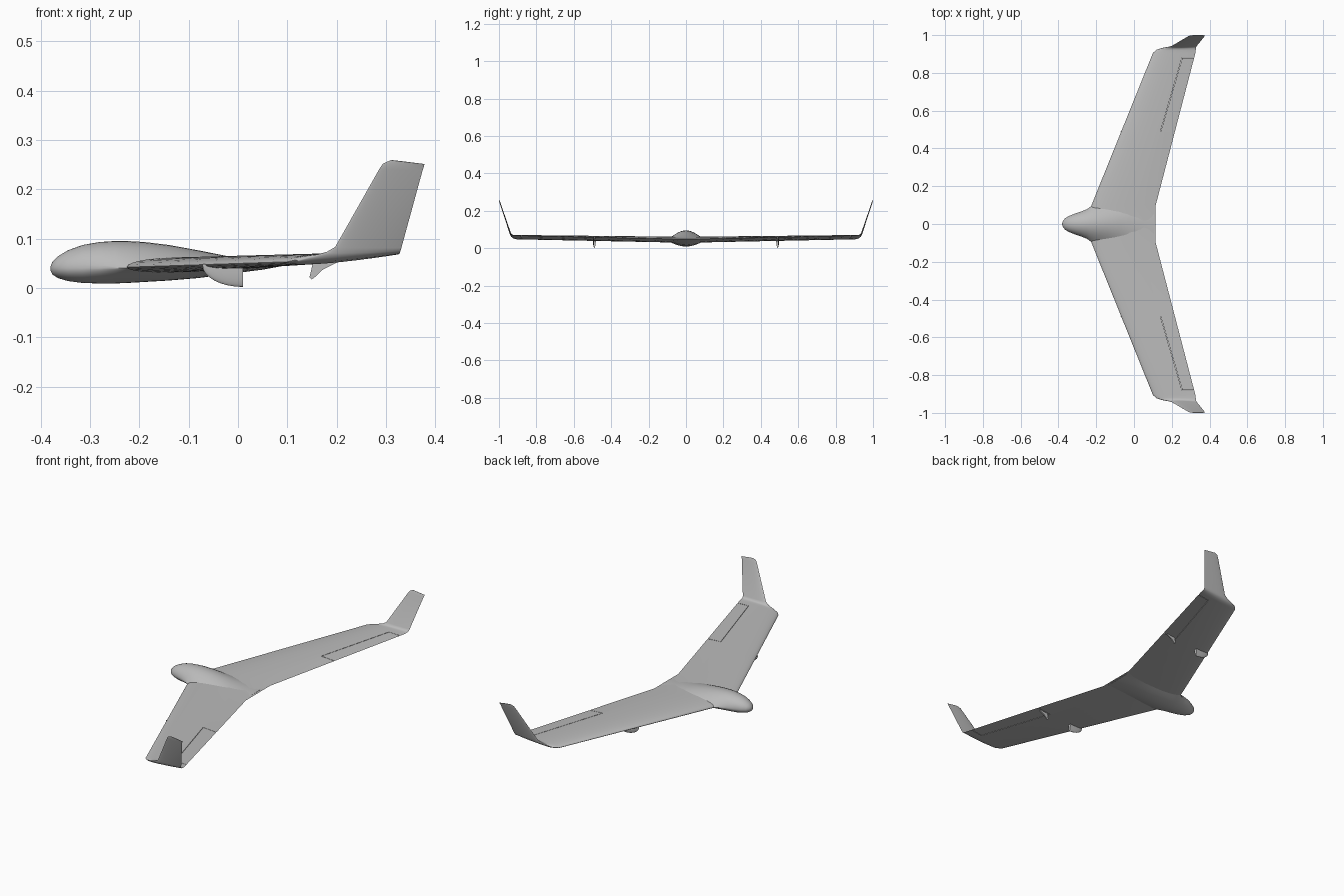
import bpy, bmesh
from math import sin, cos, pi, radians, hypot, atan2
from mathutils import Matrix

cube = bpy.data.objects.get("Cube")
if cube:
    bpy.data.objects.remove(cube, do_unlink=True)

grey = bpy.data.materials.new("light grey")
grey.use_nodes = True
grey.diffuse_color = (0.5, 0.5, 0.5, 1)
grey.node_tree.nodes["Principled BSDF"].inputs["Base Color"].default_value = (0.5, 0.5, 0.5, 1)


def add_object(name, bm):
    bmesh.ops.recalc_face_normals(bm, faces=bm.faces)
    mesh = bpy.data.meshes.new(name)
    bm.to_mesh(mesh)
    bm.free()
    mesh.materials.append(grey)
    obj = bpy.data.objects.new(name, mesh)
    bpy.context.collection.objects.link(obj)
    return obj


def activate(obj):
    bpy.ops.object.select_all(action='DESELECT')
    obj.select_set(True)
    bpy.context.view_layer.objects.active = obj


def smooth(obj, angle=35):
    activate(obj)
    bpy.ops.object.shade_smooth_by_angle(angle=radians(angle))


def loft(name, rings):
    """Skin closed rings of equal length and cap both ends."""
    bm = bmesh.new()
    loops = [[bm.verts.new(p) for p in ring] for ring in rings]
    n = len(loops[0])
    for a, b in zip(loops, loops[1:]):
        for i in range(n):
            j = (i + 1) % n
            bm.faces.new((a[i], a[j], b[j], b[i]))
    bm.faces.new(loops[0])
    bm.faces.new(loops[-1])
    return add_object(name, bm)


def airfoil(le, te, y, thick, tilt, side):
    """Wing section from leading edge to trailing edge, both (x, z)."""
    n, tilt = 18, radians(tilt)
    chord = hypot(te[0] - le[0], te[1] - le[1])
    ring = []
    for k in range(2 * n):
        u = (1 + cos(pi * k / n)) / 2
        h = 5 * thick * chord * (0.2969 * u**0.5 - 0.126 * u - 0.3516 * u**2
                                 + 0.2843 * u**3 - 0.1036 * u**4)
        h *= 1.15 if k < n else -0.85
        ring.append((le[0] + (te[0] - le[0]) * u,
                     side * (y - h * sin(tilt)),
                     le[1] + (te[1] - le[1]) * u + h * cos(tilt)))
    return ring


# Swept wing with upturned winglets: y, leading edge, trailing edge, thickness, tilt
stations = [
    (0.10, (-0.225, 0.042), (0.115, 0.050), 0.09, 0),
    (0.905, (0.100, 0.053), (0.325, 0.068), 0.09, 0),
    (0.922, (0.118, 0.057), (0.327, 0.069), 0.08, 18),
    (0.932, (0.150, 0.064), (0.328, 0.071), 0.07, 40),
    (0.937, (0.178, 0.072), (0.329, 0.074), 0.06, 58),
    (0.941, (0.197, 0.083), (0.331, 0.081), 0.055, 70),
    (0.994, (0.287, 0.242), (0.374, 0.238), 0.05, 70),
    (0.997, (0.294, 0.252), (0.377, 0.247), 0.045, 70),
    (0.999, (0.310, 0.259), (0.378, 0.251), 0.03, 70),
]
rings = [airfoil(le, te, y, t, a, -1) for y, le, te, t, a in reversed(stations)]
rings += [airfoil(le, te, y, t, a, 1) for y, le, te, t, a in stations]
wing = loft("wing", rings)

# Thin gaps that separate the control surfaces
hinge_in, hinge_out = (0.14, 0.487), (0.255, 0.88)
gaps = [(hinge_in, hinge_out), (hinge_in, (0.30, 0.487)), (hinge_out, (0.40, 0.88))]
cutters = []
for side in (-1, 1):
    for (x0, y0), (x1, y1) in gaps:
        y0, y1 = y0 * side, y1 * side
        bm = bmesh.new()
        bmesh.ops.create_cube(bm, size=1)
        bm.transform(Matrix.Translation(((x0 + x1) / 2, (y0 + y1) / 2, 0.06))
                     @ Matrix.Rotation(atan2(y1 - y0, x1 - x0), 4, 'Z')
                     @ Matrix.Diagonal((hypot(x1 - x0, y1 - y0) + 0.002, 0.002, 0.2, 1)))
        cutter = add_object("gap_cutter", bm)
        cutter.hide_render = True
        cutters.append(cutter)
        mod = wing.modifiers.new("gap", 'BOOLEAN')
        mod.operation, mod.solver, mod.object = 'DIFFERENCE', 'EXACT', cutter
activate(wing)
for mod in list(wing.modifiers):
    bpy.ops.object.modifier_apply(modifier=mod.name)
for cutter in cutters:
    bpy.data.objects.remove(cutter, do_unlink=True)
smooth(wing)

# Blended body: x, half width, bottom, top, edge fullness
body_stations = [
    (-0.380, 0.004, 0.035, 0.043, 0.5), (-0.376, 0.017, 0.027, 0.053, 0.5),
    (-0.365, 0.030, 0.020, 0.064, 0.5), (-0.345, 0.042, 0.014, 0.076, 0.5),
    (-0.315, 0.054, 0.010, 0.087, 0.52), (-0.280, 0.066, 0.009, 0.093, 0.6),
    (-0.250, 0.078, 0.009, 0.095, 0.75), (-0.225, 0.095, 0.010, 0.095, 1.0),
    (-0.190, 0.105, 0.012, 0.093, 1.15), (-0.140, 0.110, 0.015, 0.087, 1.25),
    (-0.080, 0.110, 0.020, 0.076, 1.3), (-0.020, 0.110, 0.028, 0.064, 1.3),
    (0.050, 0.105, 0.037, 0.056, 1.3), (0.105, 0.100, 0.047, 0.052, 1.3),
]
rings = []
for x, width, low, high, power in body_stations:
    edge = 0.040 if x < -0.2 else 0.040 + (x + 0.2) * 0.03
    ring = []
    for k in range(40):
        a = 2 * pi * k / 40
        bulge = abs(sin(a)) ** (2 * power)
        z = edge + bulge * ((high if sin(a) > 0 else low) - edge)
        ring.append((x, width * cos(a), z))
    rings.append(ring)
smooth(loft("body", rings), 50)

for side, label in ((1, "back"), (-1, "front")):
    # Half-teardrop fairing under the wing, cut square at the rear
    bm = bmesh.new()
    bmesh.ops.create_uvsphere(bm, u_segments=24, v_segments=16, radius=1)
    bm.transform(Matrix.Translation((0.01, side * 0.49, 0.046))
                 @ Matrix.Diagonal((0.082, 0.008, 0.044, 1)))
    for co, no in (((0.01, 0, 0), (1, 0, 0)), ((0, 0, 0.048), (0, 0, 1))):
        cut = bmesh.ops.bisect_plane(bm, geom=bm.verts[:] + bm.edges[:] + bm.faces[:],
                                     plane_co=co, plane_no=no, clear_outer=True)
        edges = [e for e in cut["geom_cut"] if isinstance(e, bmesh.types.BMEdge)]
        bmesh.ops.holes_fill(bm, edges=edges)
    smooth(add_object(label + "_fairing", bm))

    # Control horn under the moving surface
    profile = [(0.153, 0.056), (0.145, 0.022), (0.149, 0.017),
               (0.156, 0.022), (0.172, 0.037), (0.202, 0.052), (0.19, 0.058)]
    loft(label + "_control_horn",
         [[(x, side * 0.494 + dy, z) for x, z in profile] for dy in (-0.003, 0.003)])
